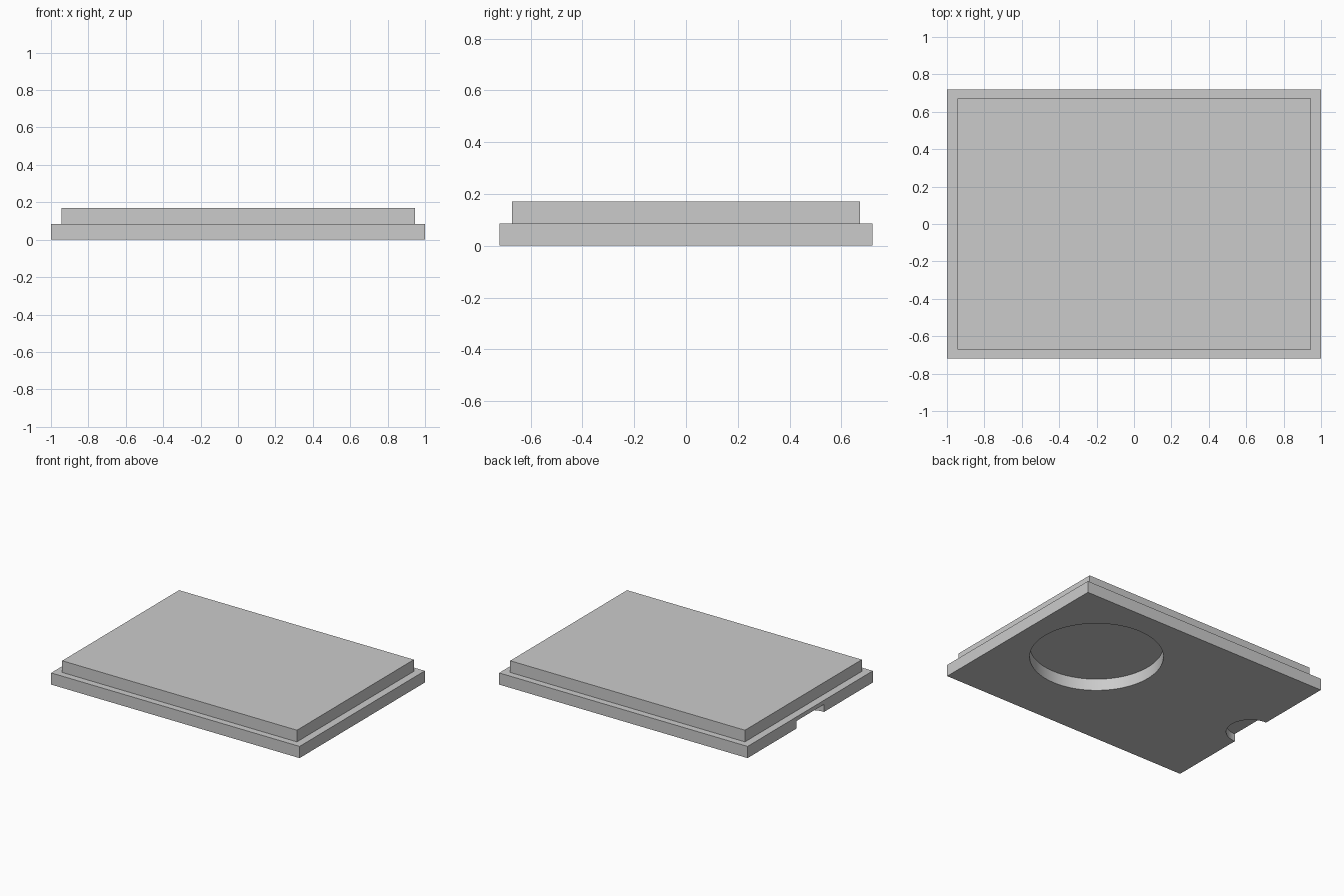
import bpy
import math

if "Cube" in bpy.data.objects:
    bpy.data.objects.remove(bpy.data.objects["Cube"], do_unlink=True)

HALF_X, HALF_Y = 1.0, 0.72
STEP_Z, TOP_Z = 0.085, 0.17

grey = bpy.data.materials.new("light_grey")
grey.use_nodes = True
grey.diffuse_color = (0.6, 0.6, 0.6, 1)
grey.node_tree.nodes["Principled BSDF"].inputs["Base Color"].default_value = (0.6, 0.6, 0.6, 1)


def slab(name, half_x, half_y, z0, z1):
    bpy.ops.mesh.primitive_cube_add(size=2, location=(0, 0, (z0 + z1) / 2))
    ob = bpy.context.object
    ob.name = name
    ob.scale = (half_x, half_y, (z1 - z0) / 2)
    bpy.ops.object.transform_apply(location=True, rotation=False, scale=True)
    ob.data.materials.append(grey)
    return ob


def cut_round(target, name, x, y, radius, depth):
    """Cut a round pocket upwards from the underside."""
    bpy.ops.mesh.primitive_cylinder_add(vertices=96, radius=radius, depth=depth + 0.1,
                                        location=(x, y, (depth - 0.1) / 2))
    cutter = bpy.context.object
    cutter.name = name
    cutter.data.materials.append(grey)
    mod = target.modifiers.new(name, 'BOOLEAN')
    mod.operation = 'DIFFERENCE'
    mod.solver = 'EXACT'
    mod.object = cutter
    bpy.context.view_layer.objects.active = target
    bpy.ops.object.modifier_apply(modifier=mod.name)
    bpy.data.objects.remove(cutter, do_unlink=True)


# Wide lower plate with a round opening and a half-round finger notch
base = slab("base_plate", HALF_X, HALF_Y, 0, STEP_Z)
cut_round(base, "round_recess", 0.41, 0.105, 0.44, STEP_Z + 0.02)
cut_round(base, "finger_notch", -HALF_X, 0, 0.16, 0.055)

# Smaller raised plate, which also closes the round opening
slab("raised_plate", 0.945, 0.672, STEP_Z, TOP_Z)

# Smooth the round walls, keep the corners sharp
bpy.ops.object.select_all(action='DESELECT')
base.select_set(True)
bpy.context.view_layer.objects.active = base
bpy.ops.object.shade_smooth_by_angle(angle=math.radians(30))
